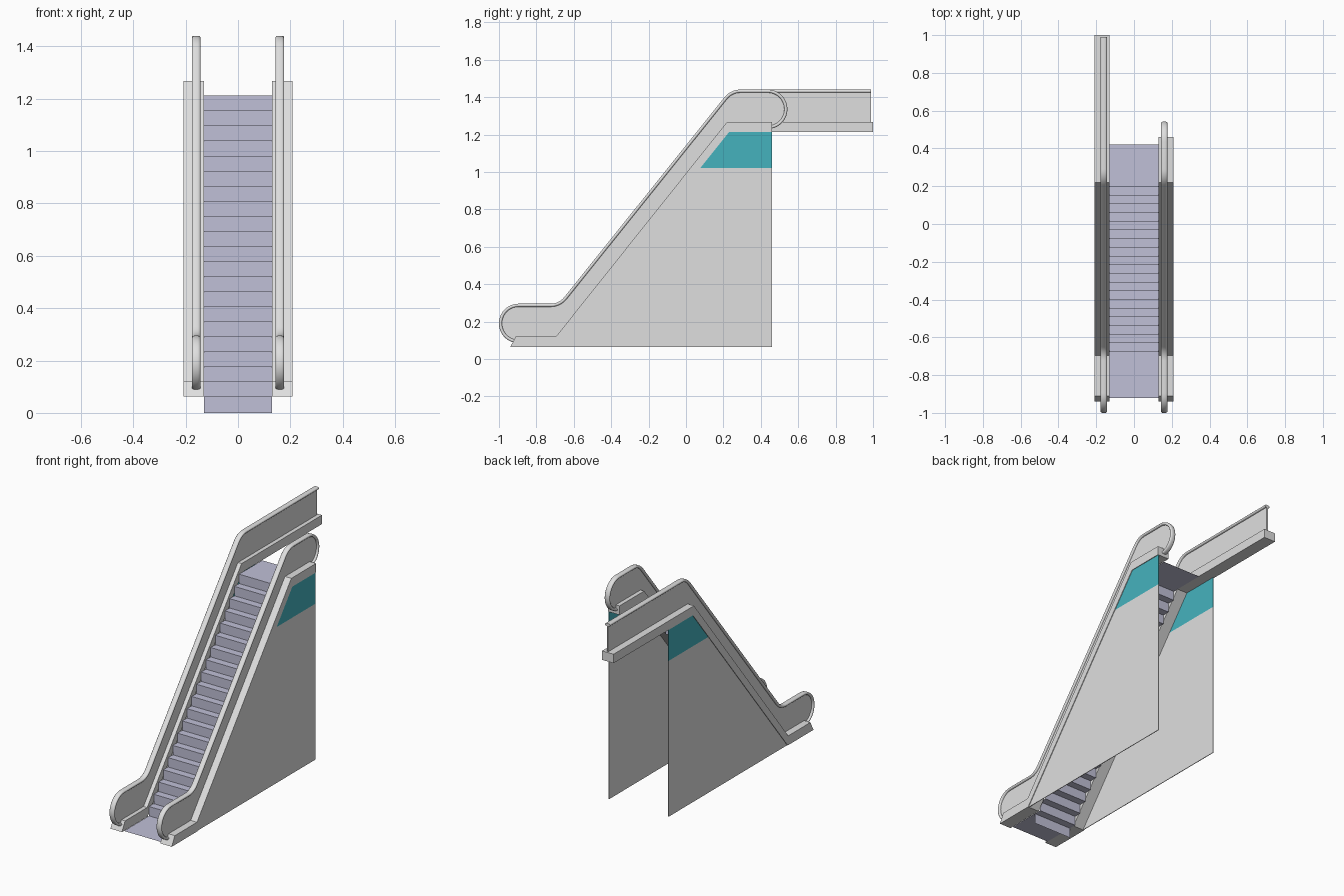
import bpy, bmesh, math
from mathutils import Vector

if "Cube" in bpy.data.objects:
    bpy.data.objects.remove(bpy.data.objects["Cube"])


def material(name, rgb):
    m = bpy.data.materials.new(name)
    m.diffuse_color = (*rgb, 1)
    m.use_nodes = True
    m.node_tree.nodes["Principled BSDF"].inputs["Base Color"].default_value = m.diffuse_color
    return m


GREY = material("light grey", (0.74, 0.74, 0.74))
LILAC = material("lilac grey", (0.53, 0.53, 0.68))
TEAL = material("teal", (0.06, 0.45, 0.515))


def finish(name, bm, mats, recalc=True):
    if recalc:
        bmesh.ops.recalc_face_normals(bm, faces=bm.faces)
    mesh = bpy.data.meshes.new(name)
    bm.to_mesh(mesh)
    bm.free()
    for m in mats:
        mesh.materials.append(m)
    ob = bpy.data.objects.new(name, mesh)
    bpy.context.collection.objects.link(ob)
    return ob


def prism(name, profile, x0, x1, mats):
    """Extrude a (y, z) outline from x0 to x1."""
    bm = bmesh.new()
    face = bm.faces.new([bm.verts.new((x0, y, z)) for y, z in profile])
    ext = bmesh.ops.extrude_face_region(bm, geom=[face])
    moved = [v for v in ext["geom"] if isinstance(v, bmesh.types.BMVert)]
    bmesh.ops.translate(bm, verts=moved, vec=(x1 - x0, 0, 0))
    return finish(name, bm, mats)


def arc(cy, cz, r, a0, a1, n):
    return [(cy + r * math.cos(math.radians(a0 + (a1 - a0) * i / n)),
             cz + r * math.sin(math.radians(a0 + (a1 - a0) * i / n)))
            for i in range(n + 1)]


# Handrail centre line: lower loop, two rounded bends, upper loop or straight run
LOW, HIGH, R, BEND = 0.287, 1.432, 0.097, 0.1
SLOPE = math.degrees(math.atan2(1.15, 0.92))
TAN = BEND * math.tan(math.radians(SLOPE / 2))


def rail_path(long):
    path = arc(-0.895, LOW - R, R, 270, 90, 20)
    path += arc(-0.675 - TAN, LOW + BEND, BEND, -90, SLOPE - 90, 6)
    path += arc(0.243 + TAN, HIGH - BEND, BEND, 90 + SLOPE, 90, 6)
    if long:
        return path + [(0.99, HIGH)]
    return path + arc(0.437, HIGH - R, R, 90, -90, 20)


def sweep_rail(name, path, x):
    bm = bmesh.new()
    pts = [Vector(p) for p in path]
    rings = []
    for i, p in enumerate(pts):
        t = (pts[min(i + 1, len(pts) - 1)] - pts[max(i - 1, 0)]).normalized()
        ring = []
        for k in range(12):
            a = 2 * math.pi * (k + 0.5) / 12
            c, s = math.cos(a), math.sin(a)
            u = 0.0165 * math.copysign(abs(c) ** 0.7, c)
            v = 0.0085 * math.copysign(abs(s) ** 0.7, s)
            ring.append(bm.verts.new((x + u, p.x - t.y * v, p.y + t.x * v)))
        rings.append(ring)
    for a, b in zip(rings, rings[1:]):
        for k in range(12):
            j = (k + 1) % 12
            bm.faces.new((a[k], a[j], b[j], b[k]))
    bm.faces.new(rings[0])
    bm.faces.new(rings[-1])
    ob = finish(name, bm, [GREY])
    bpy.ops.object.select_all(action="DESELECT")
    ob.select_set(True)
    bpy.context.view_layer.objects.active = ob
    bpy.ops.object.shade_smooth_by_angle(angle=math.radians(50))


# Both sides; the left one continues along the upper floor
for side, s in (("left", -1), ("right", 1)):
    long = s < 0
    end = 1.0 if long else 0.46

    # Skirt beam at the foot of the balustrade
    prism(side + "_skirt",
          [(-0.94, 0.063), (-0.69, 0.063), (0.23, 1.213), (end, 1.213),
           (end, 1.268), (0.22, 1.268), (-0.695, 0.12), (-0.91, 0.12)],
          s * 0.13, s * 0.208, [GREY])

    # Balustrade panel fills the space between handrail and skirt
    path = rail_path(long)
    foot = ([(0.99, 1.24)] if long else []) + [(0.225, 1.24), (-0.69, 0.092)]
    prism(side + "_balustrade_panel", path + foot, s * 0.155, s * 0.165, [GREY])
    sweep_rail(side + "_handrail", path, s * 0.16)

    # Thin side wall with a teal band at the top
    wall = prism(side + "_wall",
                 [(-0.69, 0.063), (0.46, 0.063), (0.46, 1.213), (0.23, 1.213)],
                 s * 0.2, s * 0.204, [GREY, TEAL])
    bm = bmesh.new()
    bm.from_mesh(wall.data)
    bmesh.ops.bisect_plane(bm, geom=bm.verts[:] + bm.edges[:] + bm.faces[:],
                           plane_co=(0, 0, 1.02), plane_no=(0, 0, 1))
    for f in bm.faces:
        f.material_index = int(f.calc_center_median().z > 1.02)
    bm.to_mesh(wall.data)
    bm.free()

# Steps: one folded sheet of treads and risers with a landing at each end
RISE, RUN, Y0, Z0 = 0.0575, 0.046, -0.677, 0.062
outline = [(-0.92, Z0), (Y0 - RUN, Z0)]
for i in range(20):
    outline += [(Y0 + i * RUN, Z0 + i * RISE), (Y0 + i * RUN, Z0 + (i + 1) * RISE)]
outline.append((0.42, Z0 + 20 * RISE))
bm = bmesh.new()
rows = [[bm.verts.new((x, y, z)) for x in (-0.13, 0.13)] for y, z in outline]
for a, b in zip(rows, rows[1:]):
    bm.faces.new((a[0], a[1], b[1], b[0]))
# Riser hanging below the lower landing
low = [bm.verts.new((x, Y0 - RUN, 0)) for x in (-0.13, 0.13)]
bm.faces.new((low[0], low[1], rows[1][1], rows[1][0]))
finish("steps", bm, [LILAC], recalc=False)
